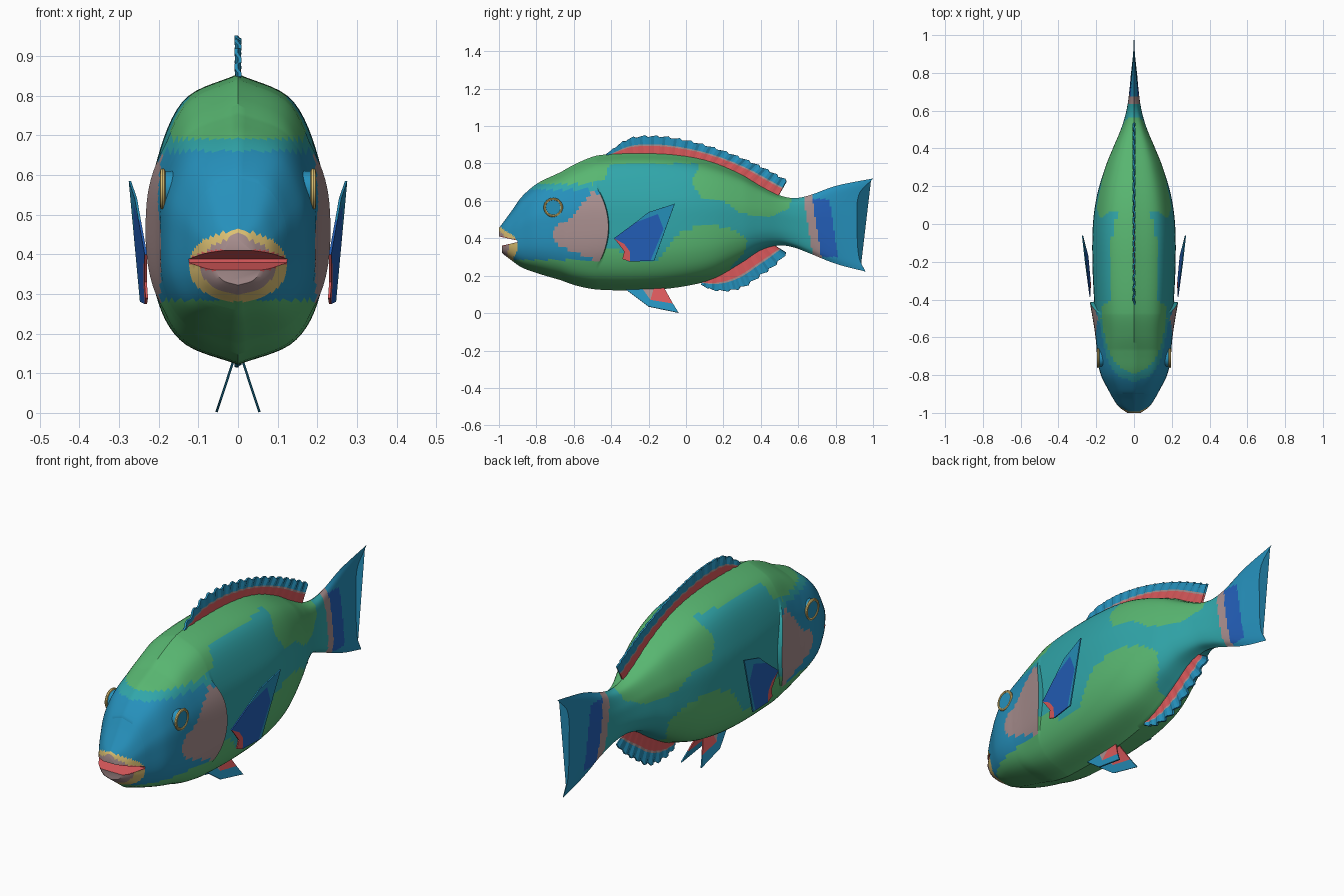
import bpy, bmesh, math
from mathutils import Vector

if "Cube" in bpy.data.objects:
    bpy.data.objects.remove(bpy.data.objects["Cube"], do_unlink=True)

COLOURS = {
    "green": (.098, .47, .165), "teal": (.03, .38, .40), "blue": (.019, .28, .5),
    "deep_blue": (.017, .114, .485), "coral": (.7, .1, .105),
    "mauve": (.39, .27, .27), "sand": (.72, .53, .17),
}
NAMES = list(COLOURS)
MATERIALS = []
for label, rgb in COLOURS.items():
    mat = bpy.data.materials.new(label)
    mat.use_nodes = True
    mat.diffuse_color = (*rgb, 1)
    mat.node_tree.nodes["Principled BSDF"].inputs["Base Color"].default_value = (*rgb, 1)
    MATERIALS.append(mat)


def spline(table, t):
    """Smooth interpolation of rows (key, value, value...)."""
    last = len(table) - 1
    i = 0
    while i < last - 1 and t > table[i + 1][0]:
        i += 1
    a, b = table[i], table[i + 1]
    before, after = table[max(i - 1, 0)], table[min(i + 2, last)]
    h = b[0] - a[0]
    u = min(max((t - a[0]) / h, 0), 1)
    result = []
    for k in range(1, len(a)):
        ma = (b[k] - before[k]) / (b[0] - before[0]) * h
        mb = (after[k] - a[k]) / (after[0] - a[0]) * h
        d = b[k] - a[k]
        result.append(a[k] + u * (ma + u * (3 * d - 2 * ma - mb + u * (ma + mb - 2 * d))))
    return result


def spread(start, end, count):
    return [start + (end - start) * i / (count - 1) for i in range(count)]


def inside(poly, y, z):
    hit = False
    for (ya, za), (yb, zb) in zip(poly, poly[1:] + poly[:1]):
        if (za > z) != (zb > z) and y < ya + (z - za) / (zb - za) * (yb - ya):
            hit = not hit
    return hit


def finish(name, bm, smooth=True):
    """Turn a bmesh into an object carrying the shared materials."""
    mesh = bpy.data.meshes.new(name)
    bm.to_mesh(mesh)
    bm.free()
    for mat in MATERIALS:
        mesh.materials.append(mat)
    if smooth:
        mesh.shade_smooth()
        mesh.set_sharp_from_angle(angle=math.radians(38))
    obj = bpy.data.objects.new(name, mesh)
    bpy.context.collection.objects.link(obj)
    return obj


# Body profile: y, top, bottom, half width
BODY = [
    (-1, .455, .335, .035), (-.97, .495, .31, .078), (-.93, .55, .28, .107),
    (-.88, .62, .245, .135), (-.8, .69, .215, .175), (-.7, .74, .185, .195),
    (-.56, .80, .147, .2), (-.4, .845, .125, .211), (-.2, .855, .123, .22),
    (0, .84, .145, .217), (.15, .805, .185, .196), (.3, .74, .27, .152),
    (.4, .68, .335, .112), (.5, .63, .362, .07), (.58, .615, .35, .045),
    (.66, .63, .32, .03), (.8, .68, .265, .016), (1, .72, .222, .003),
]
# Half cross-section: key, share of width, share of height
SECTION = [(0, 0, 0), (1, .65, .08), (2, .95, .25), (3, 1, .5), (4, .93, .7), (5, .62, .91), (6, 0, 1)]
TAIL_EDGE = [(0, .96), (.15, .925), (.5, .915), (.83, .925), (1, 1)]
HALF = [spline(SECTION, t) for t in spread(0, 6, 41)]
GILL = -.415


def gill_edge(z):
    return GILL - 1.4 * min(abs(z - .46), .21) ** 2


def ring(s, floor=-9, ceiling=9):
    """One closed cross-section; floor and ceiling flatten it for the jaws."""
    top, bottom, width = spline(BODY, s)
    side = []
    for share, f in HALF:
        z = bottom + (top - bottom) * f
        x, y = width * share, s
        if s > .8:
            y = .8 + (s - .8) / .2 * (spline(TAIL_EDGE, f)[0] - .8)
        if s <= GILL:
            lift = max(0, (s + .65) / (GILL + .65)) * max(0, 1 - ((z - .47) / .22) ** 2)
            x += .023 * lift
        y += (gill_edge(z) - GILL) * max(0, 1 - abs(s - GILL) / .25)
        side.append((x, y, min(max(z, floor), ceiling)))
    return side + [(-x, y, z) for x, y, z in side[-2:0:-1]]


def loft(name, rings, paint, first_cap):
    bm = bmesh.new()
    rows = [[bm.verts.new(p) for p in r] for r in rings]
    n = len(rows[0])
    for a, b in zip(rows, rows[1:]):
        for i in range(n):
            j = (i + 1) % n
            face = bm.faces.new((a[i], a[j], b[j], b[i]))
            face.material_index = NAMES.index(paint(face.calc_center_median()))
    bm.faces.new(rows[0]).material_index = NAMES.index(first_cap)
    bm.faces.new(rows[-1]).material_index = NAMES.index("blue" if name == "body" else "coral")
    bmesh.ops.recalc_face_normals(bm, faces=bm.faces)
    return finish(name, bm)


# Painted regions seen from the side (y, z)
CHEEK = [(-.5, .65), (-.4, .6), (-.4, .3), (-.48, .28), (-.58, .32), (-.68, .36), (-.72, .42),
         (-.68, .48), (-.62, .5), (-.57, .57)]
BACK = [(.02, .9), (.07, .79), (.03, .7), (.08, .62), (.2, .6), (.3, .53), (.45, .515),
        (.55, .56), (.59, .7), (.4, .9)]
BELLY = [(-1, .1), (-.95, .29), (-.47, .29), (-.44, .36), (-.38, .36), (-.3, .28), (-.15, .28),
         (-.05, .42), (.1, .48), (.25, .45), (.33, .39), (.31, .32), (.24, .25), (.2, .1)]
FOREHEAD = [(-.9, .69), (-.5, .69), (-.44, .72), (-.4, .8), (.1, .8), (.1, .9), (-.9, .9)]


def paint_body(p):
    x, y, z = p
    if y < -.8:
        lips = (x / .125) ** 2 + ((z - .37) / .09) ** 2
        if lips < 1:
            return "mauve" if lips < .58 else "sand"
    stripe = y - .15 * (.65 - z)
    if y > .6 and stripe > .625:
        if stripe < .67:
            return "mauve"
        return "deep_blue" if stripe < .76 and .3 < z < .61 else "blue"
    if y < gill_edge(z) + .001:
        if inside(CHEEK, y, z):
            return "mauve"
        if .285 < z < .66:
            return "blue"
    if any(inside(region, y, z) for region in (FOREHEAD, BACK, BELLY)):
        return "green"
    return "teal"


def roof(s):
    return .388 - .22 * (s + .9)


def tongue(s):
    return .38 + .23 * (s + .9)


# Body with tail, then the two jaws around the open mouth
loft("body", [ring(s) for s in spread(-.9, GILL, 55) + spread(GILL + .004, 1, 140)], paint_body, "coral")
jaw_steps = spread(-1, -.9, 14)
loft("upper_jaw", [ring(s, floor=roof(s)) for s in jaw_steps],
     lambda p: "coral" if abs(p.z - roof(p.y)) < .003 else paint_body(p), "mauve")
loft("lower_jaw", [ring(s, ceiling=tongue(s)) for s in jaw_steps[2:]],
     lambda p: "coral" if abs(p.z - tongue(p.y)) < .003 else paint_body(p), "mauve")


def thicken(obj, amount):
    mod = obj.modifiers.new("thickness", "SOLIDIFY")
    mod.thickness = amount
    mod.offset = 0


def ray_fin(name, start, end, edge, tips, sink, teeth):
    """Pleated, serrated fin rising from the body's midline."""
    table = [(i / (len(tips) - 1), *tip) for i, tip in enumerate(tips)]
    bands = [(0, "coral"), (.5, "mauve"), (.58, "blue"), (1, None)]
    bm = bmesh.new()
    columns = []
    count = teeth * 4
    for i in range(count + 1):
        u = i / count
        y = start + (end - start) * u
        base = Vector((0, y, spline(BODY, y)[edge] + sink))
        tip = Vector((0, *spline(table, u)))
        reach = 1 + .13 * ((i % 4) / 4 - .5)
        pleat = Vector((.004 * (1 if i % 4 < 2 else -1), 0, 0))
        columns.append([bm.verts.new(base + (tip - base) * v * (reach if v == 1 else 1) + pleat * v)
                        for v, _ in bands])
    for a, b in zip(columns, columns[1:]):
        for k in range(len(bands) - 1):
            face = bm.faces.new((a[k], b[k], b[k + 1], a[k + 1]))
            face.material_index = NAMES.index(bands[k][1])
    thicken(finish(name, bm, smooth=False), .009)


ray_fin("dorsal_fin", -.41, .49, 0, [(-.43, .85), (-.3, .935), (-.15, .947), (0, .925), (.15, .885),
        (.3, .83), (.43, .77), (.54, .71)], -.015, 17)
ray_fin("anal_fin", .09, .46, 1, [(.08, .15), (.15, .122), (.24, .12), (.32, .145), (.4, .2),
        (.47, .25), (.54, .32)], .015, 9)


def flat_fin(name, regions, place):
    """Flat paired fin made of adjoining coloured panels."""
    bm = bmesh.new()
    for colour, outline in regions:
        face = bm.faces.new([bm.verts.new((place(y, z), y, z)) for y, z in outline])
        face.material_index = NAMES.index(colour)
    bmesh.ops.remove_doubles(bm, verts=bm.verts, dist=.0005)
    bmesh.ops.recalc_face_normals(bm, faces=bm.faces)
    thicken(finish(name, bm, smooth=False), .006)


PECTORAL = [
    ("blue", [(-.27, .485), (-.2, .54), (-.06, .585), (-.17, .28), (-.19, .28), (-.12, .45), (-.15, .53)]),
    ("deep_blue", [(-.385, .4), (-.27, .485), (-.15, .53), (-.12, .45), (-.19, .28), (-.3, .275),
                   (-.3, .33), (-.33, .37)]),
    ("coral", [(-.385, .4), (-.33, .37), (-.3, .33), (-.3, .275), (-.34, .29), (-.33, .33), (-.36, .37)]),
]
PELVIC = [
    ("blue", [(-.34, .14), (-.2, .035), (-.04, .002), (-.07, .05), (-.19, .07), (-.24, .14)]),
    ("mauve", [(-.24, .14), (-.19, .07), (-.17, .14)]),
    ("coral", [(-.17, .14), (-.19, .07), (-.07, .05), (-.12, .14)]),
]


def add_colour(obj, colour):
    obj.data.materials.append(MATERIALS[NAMES.index(colour)])
    obj.data.shade_smooth()
    obj.data.set_sharp_from_angle(angle=math.radians(40))


# Paired fins and eyes
for side, word in ((1, "left"), (-1, "right")):
    flat_fin(word + "_pectoral_fin", PECTORAL, lambda y, z: side * (.243 + .09 * y + .06 * z))
    flat_fin(word + "_pelvic_fin", PELVIC, lambda y, z: side * (.012 + .33 * (.13 - z)))
    turn = (0, math.pi / 2, 0)
    bpy.ops.mesh.primitive_cylinder_add(vertices=32, radius=.045, depth=.05,
                                        location=(side * .168, -.71, .565), rotation=turn)
    eye = bpy.context.object
    eye.name = word + "_eye"
    add_colour(eye, "blue")
    bpy.ops.mesh.primitive_torus_add(major_segments=32, minor_segments=8, major_radius=.045,
                                     minor_radius=.007, location=(side * .19, -.71, .565), rotation=turn)
    rim = bpy.context.object
    rim.name = word + "_eye_rim"
    add_colour(rim, "sand")
